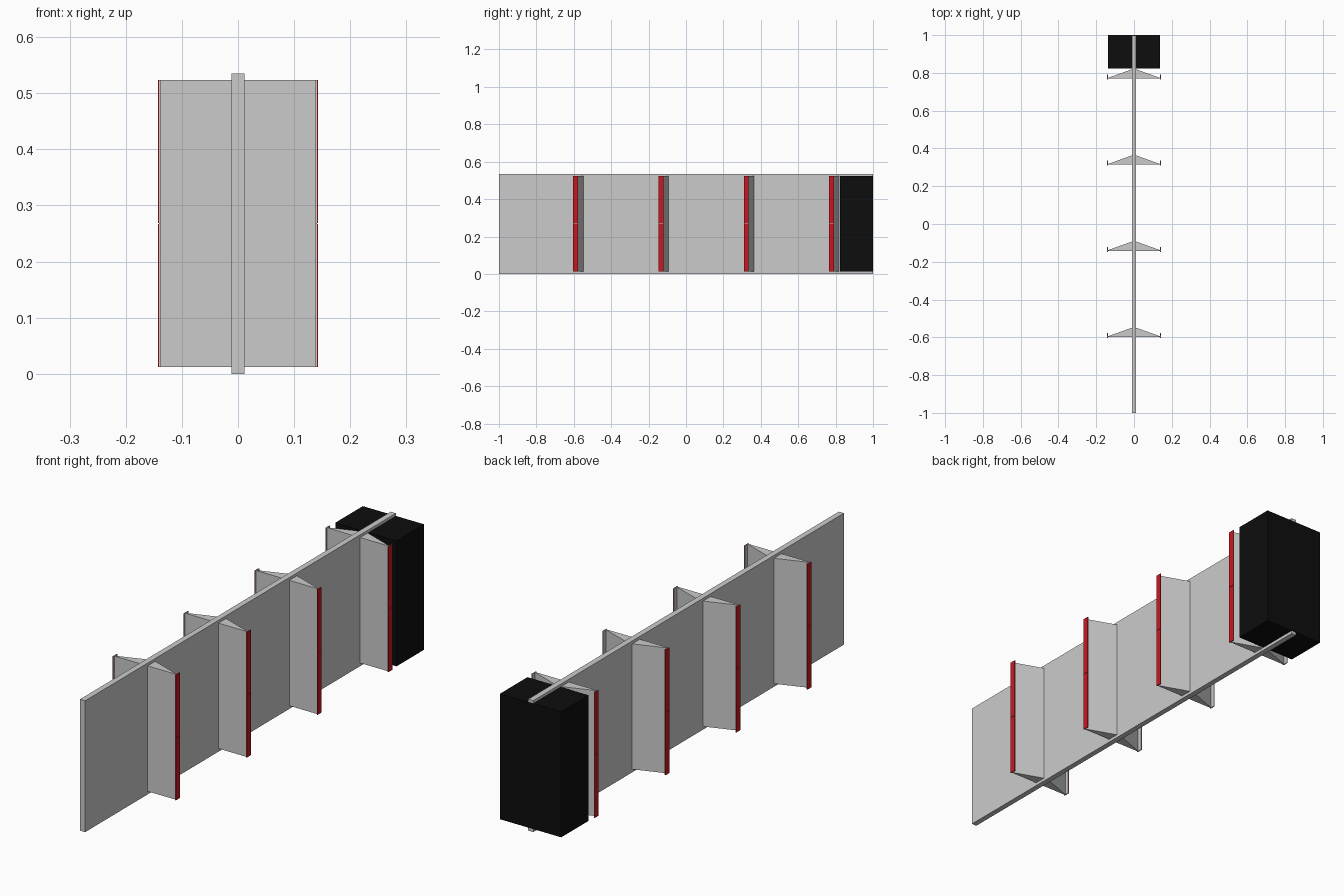
import bpy, bmesh

if "Cube" in bpy.data.objects:
    bpy.data.objects.remove(bpy.data.objects["Cube"])


def material(name, color):
    m = bpy.data.materials.new(name)
    m.diffuse_color = color
    m.use_nodes = True
    m.node_tree.nodes["Principled BSDF"].inputs["Base Color"].default_value = m.diffuse_color
    return m


def prism(name, outline, z0, z1, mat=None):
    """Extrude a plan outline (x, y) from z0 up to z1."""
    bm = bmesh.new()
    face = bm.faces.new([bm.verts.new((x, y, z0)) for x, y in outline])
    top = bmesh.ops.extrude_face_region(bm, geom=[face])["geom"]
    bmesh.ops.translate(bm, vec=(0, 0, z1 - z0),
                        verts=[v for v in top if isinstance(v, bmesh.types.BMVert)])
    bmesh.ops.recalc_face_normals(bm, faces=bm.faces)
    mesh = bpy.data.meshes.new(name)
    bm.to_mesh(mesh)
    bm.free()
    if mat:
        mesh.materials.append(mat)
    obj = bpy.data.objects.new(name, mesh)
    bpy.context.collection.objects.link(obj)
    return obj


def box(name, x0, x1, y0, y1, z0, z1, mat=None):
    return prism(name, [(x0, y0), (x1, y0), (x1, y1), (x0, y1)], z0, z1, mat)


red = material("red", (0.6, 0.008, 0.015, 1))
black = material("black", (0.004, 0.004, 0.004, 1))

H, Z0, Z1, MID = 0.535, 0.0125, 0.5235, 0.268
W = 0.1425

# Central spine panel and the black end block
box("spine_panel", -0.0116, 0.0116, -1, 0.999, 0, H)
box("end_block", -0.138, 0.138, 0.823, 1, Z0, Z1, black)

# Four triangular dividers with edge strips on both sides
for i in range(4):
    y = -0.603 + 0.456 * i
    n = i + 1
    prism(f"divider_{n}", [(-0.1395, y + 0.005), (0.1395, y + 0.005),
                           (0.1395, y + 0.008), (0, y + 0.058),
                           (-0.1395, y + 0.008)], Z0, Z1)
    for side, s in (("left", -1), ("right", 1)):
        # Grey backing lip
        box(f"edge_lip_{side}_{n}", s * 0.1385, s * 0.1405, y, y + 0.026, Z0, Z1)
        # Red facing in two lengths
        for part, a, b in (("lower", Z0, MID - 0.0008), ("upper", MID + 0.0008, Z1)):
            box(f"edge_strip_{side}_{part}_{n}", s * 0.1405, s * W, y, y + 0.026, a, b, red)
